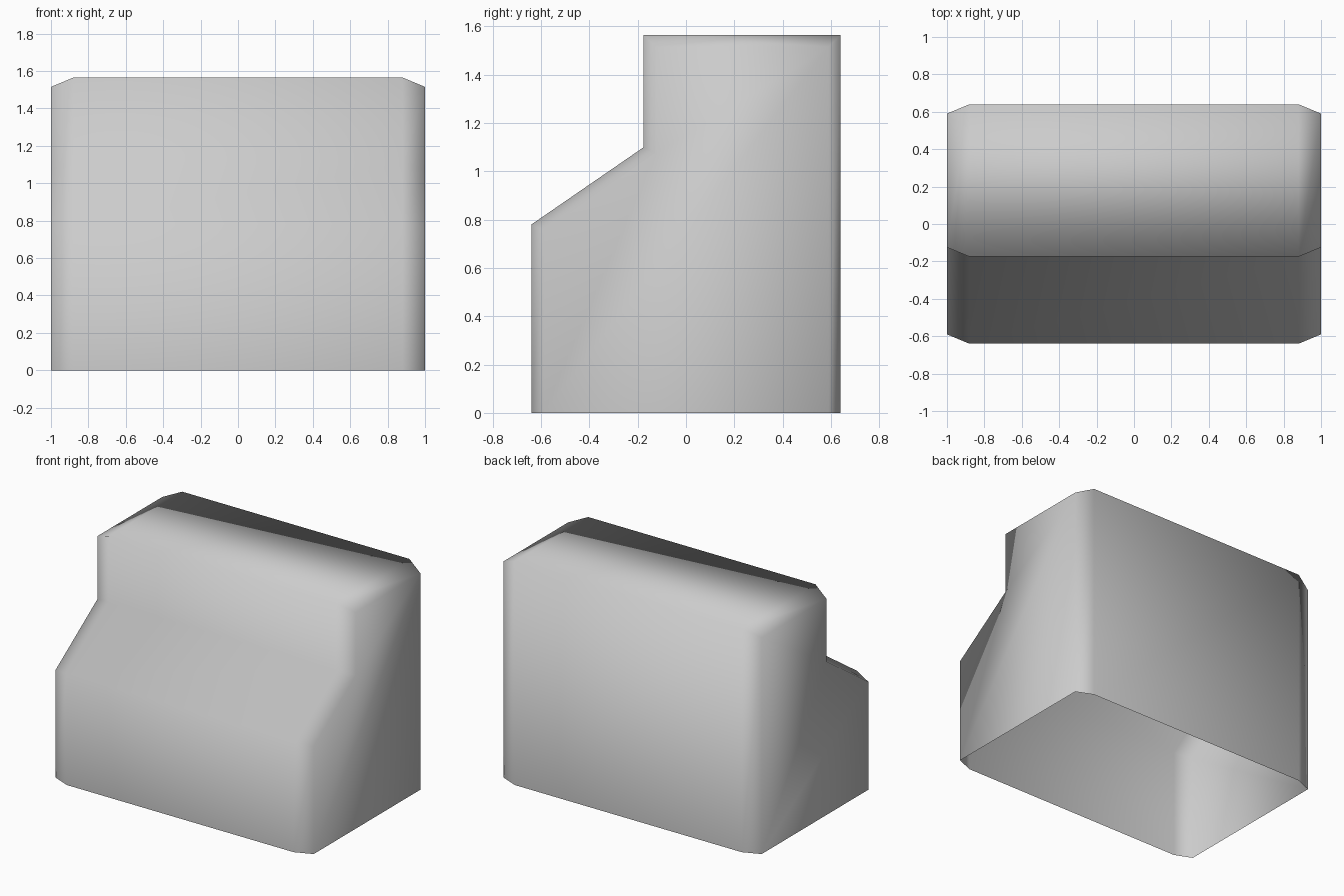
import bpy
import bmesh

cube = bpy.data.objects.get("Cube")
if cube:
    bpy.data.objects.remove(cube, do_unlink=True)

# Plain grey finish
grey = bpy.data.materials.new("light_grey")
grey.use_nodes = True
colour = (0.6, 0.6, 0.6, 1.0)
grey.diffuse_color = colour
grey.node_tree.nodes["Principled BSDF"].inputs["Base Color"].default_value = colour

# Side profiles (y, z): the main body, and the smaller end panels
body = [(-0.64, 0), (-0.64, 0.78), (-0.175, 1.10), (-0.175, 1.565), (0.64, 1.565), (0.64, 0)]
end = [(-0.59, 0), (-0.59, 0.755), (-0.125, 1.075), (-0.125, 1.515), (0.59, 1.515), (0.59, 0)]
sections = [(-1.0, end), (-0.88, body), (0.88, body), (1.0, end)]

# Stepped shell, open underneath, with chamfered ends
bm = bmesh.new()
rings = [[bm.verts.new((x, y, z)) for y, z in profile] for x, profile in sections]
for a, b in zip(rings, rings[1:]):
    for i in range(len(body) - 1):
        bm.faces.new((a[i], b[i], b[i + 1], a[i + 1]))
bm.faces.new(rings[0])
bm.faces.new(rings[-1][::-1])
for face in bm.faces:
    face.smooth = True

# Make every face point outwards
bmesh.ops.recalc_face_normals(bm, faces=bm.faces)
bm.faces.ensure_lookup_table()
top = max(bm.faces, key=lambda f: f.calc_center_median().z)
if top.normal.z < 0:
    bmesh.ops.reverse_faces(bm, faces=bm.faces)

mesh = bpy.data.meshes.new("stepped_shell")
bm.to_mesh(mesh)
bm.free()
mesh.materials.append(grey)
shell = bpy.data.objects.new("stepped_shell", mesh)
bpy.context.collection.objects.link(shell)
